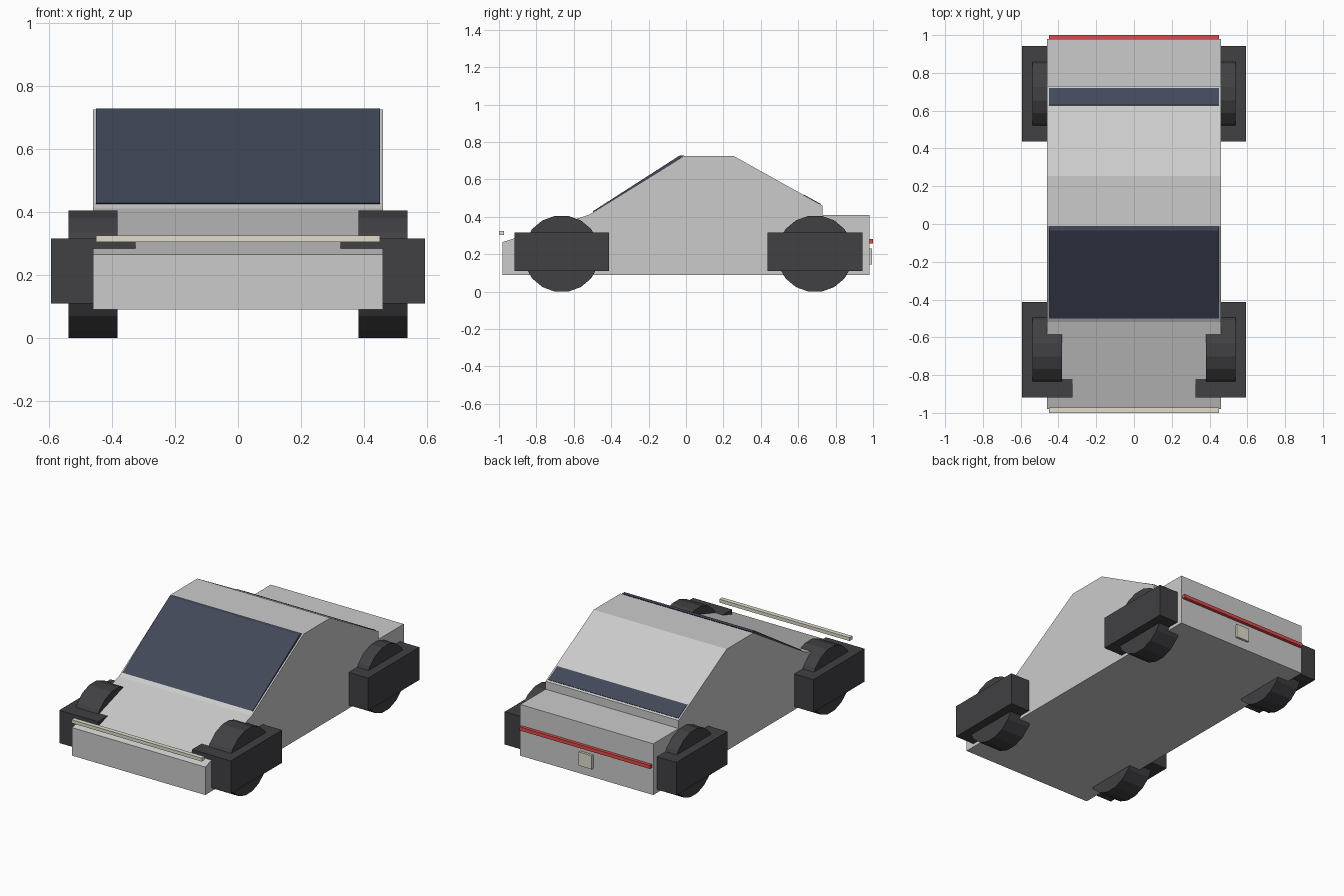
import bpy, bmesh, math
from mathutils import Matrix

if "Cube" in bpy.data.objects:
    bpy.data.objects.remove(bpy.data.objects["Cube"])


def material(name, rgb):
    m = bpy.data.materials.new(name)
    m.diffuse_color = (*rgb, 1)
    m.use_nodes = True
    m.node_tree.nodes["Principled BSDF"].inputs["Base Color"].default_value = m.diffuse_color
    return m


rubber = material("dark_rubber", (0.052, 0.05, 0.056))
glass = material("dark_glass", (0.055, 0.065, 0.1))
cream = material("cream_light", (0.75, 0.73, 0.6))
red = material("red_light", (0.75, 0.07, 0.07))


def finish(name, bm, mat=None):
    bmesh.ops.recalc_face_normals(bm, faces=bm.faces)
    mesh = bpy.data.meshes.new(name)
    bm.to_mesh(mesh)
    bm.free()
    if mat:
        mesh.materials.append(mat)
    ob = bpy.data.objects.new(name, mesh)
    bpy.context.collection.objects.link(ob)
    return ob


def extrude_profile(name, points, x0, x1, mat=None):
    """Side profile of (y, z) points, extruded from x0 to x1."""
    bm = bmesh.new()
    face = bm.faces.new([bm.verts.new((x0, y, z)) for y, z in points])
    ext = bmesh.ops.extrude_face_region(bm, geom=[face])["geom"]
    verts = [g for g in ext if isinstance(g, bmesh.types.BMVert)]
    bmesh.ops.translate(bm, verts=verts, vec=(x1 - x0, 0, 0))
    return finish(name, bm, mat)


def box(name, x0, x1, y0, y1, z0, z1, mat=None):
    return extrude_profile(name, [(y0, z0), (y1, z0), (y1, z1), (y0, z1)], x0, x1, mat)


# Body shell: hood, windscreen slope, roof, fastback, rear deck
extrude_profile("body", [
    (-0.98, 0.09), (-0.98, 0.265), (-0.52, 0.41), (-0.01, 0.725), (0.255, 0.725),
    (0.73, 0.46), (0.73, 0.41), (0.98, 0.41), (0.98, 0.09)], -0.46, 0.46)

# Windows
extrude_profile("windscreen", [
    (-0.5, 0.428), (-0.035, 0.727), (-0.01, 0.727), (-0.485, 0.42)], -0.45, 0.45, glass)
extrude_profile("rear_window", [
    (0.63, 0.519), (0.72, 0.469), (0.715, 0.46), (0.625, 0.51)], -0.45, 0.45, glass)

# Light bars and plate
box("front_light_bar", -0.45, 0.45, -1.0, -0.972, 0.304, 0.325, cream)
box("rear_light_bar", -0.45, 0.45, 0.975, 1.0, 0.258, 0.28, red)
box("rear_plate", -0.045, 0.045, 0.975, 0.995, 0.145, 0.23, cream)

# Wheels and the fender blocks around them
SIDES, APOTHEM = 18, 0.2025
for end, y in (("front", -0.665), ("rear", 0.69)):
    for side, s in (("right", 1), ("left", -1)):
        bm = bmesh.new()
        r = APOTHEM / math.cos(math.pi / SIDES)
        points = [(y + r * math.cos((i + 0.5) * math.tau / SIDES + math.pi / 2),
                   APOTHEM + r * math.sin((i + 0.5) * math.tau / SIDES + math.pi / 2))
                  for i in range(SIDES)]
        bm.free()
        extrude_profile(f"{end}_{side}_wheel", points, s * 0.382, s * 0.538, rubber)
        box(f"{end}_{side}_fender", s * 0.325, s * 0.593,
            y - 0.253, y + 0.253, 0.11, 0.315, rubber)
